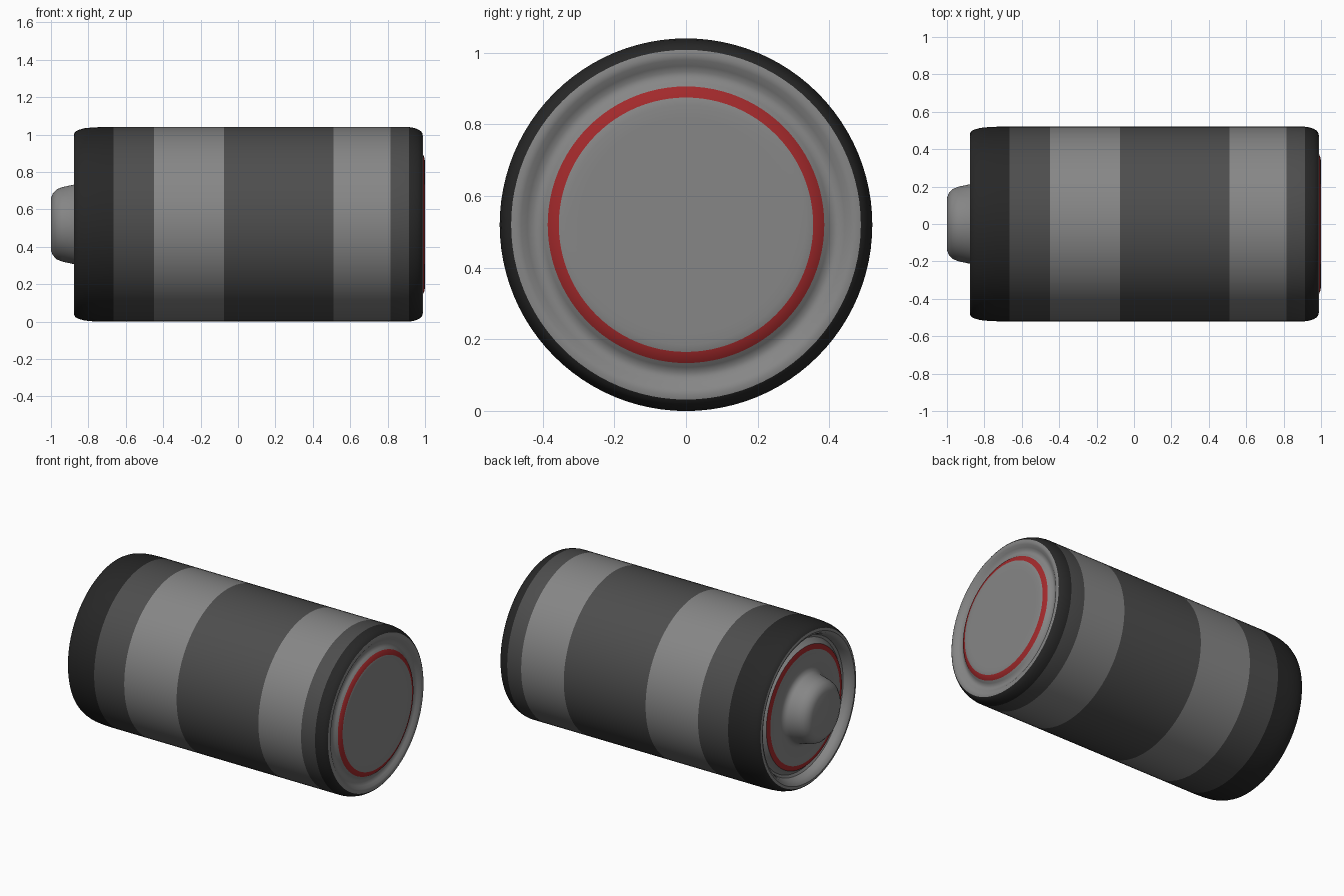
import bpy
import bmesh
from math import cos, sin, tau, radians

cube = bpy.data.objects.get("Cube")
if cube:
    bpy.data.objects.remove(cube)

RADIUS = 0.52
SEGMENTS = 96


def make_material(name, rgb):
    mat = bpy.data.materials.new(name)
    mat.use_nodes = True
    colour = (*rgb, 1.0)
    mat.diffuse_color = colour
    mat.node_tree.nodes["Principled BSDF"].inputs["Base Color"].default_value = colour
    return mat


black = make_material("black", (0.02, 0.02, 0.02))
dark = make_material("dark grey", (0.075, 0.075, 0.075))
light = make_material("light grey", (0.24, 0.24, 0.24))
red = make_material("red", (0.36, 0.022, 0.024))


def lathe(name, profile, rule, materials, cap_start=False, cap_end=False):
    """Revolve (x, radius) points about the long axis; rule(x, r) picks a material."""
    bm = bmesh.new()
    rings = []
    for x, r in profile:
        rings.append([bm.verts.new((x, r * cos(tau * i / SEGMENTS),
                                    RADIUS + r * sin(tau * i / SEGMENTS)))
                      for i in range(SEGMENTS)])
    for k in range(len(rings) - 1):
        a, b = rings[k], rings[k + 1]
        mid_x = (profile[k][0] + profile[k + 1][0]) / 2
        mid_r = (profile[k][1] + profile[k + 1][1]) / 2
        index = materials.index(rule(mid_x, mid_r))
        for i in range(SEGMENTS):
            j = (i + 1) % SEGMENTS
            bm.faces.new((a[i], a[j], b[j], b[i])).material_index = index
    if cap_start:
        bm.faces.new(rings[0][::-1])
    if cap_end:
        bm.faces.new(rings[-1])
    mesh = bpy.data.meshes.new(name)
    bm.to_mesh(mesh)
    bm.free()
    for mat in materials:
        mesh.materials.append(mat)
    obj = bpy.data.objects.new(name, mesh)
    bpy.context.collection.objects.link(obj)
    bpy.ops.object.select_all(action="DESELECT")
    obj.select_set(True)
    bpy.context.view_layer.objects.active = obj
    bpy.ops.object.shade_smooth_by_angle(angle=radians(38))
    return obj


# Banded wrapper: each band runs up to its end position
bands = [(-0.665, black), (-0.45, dark), (-0.075, light), (0.51, dark),
         (0.815, light), (0.915, dark), (1.0, black)]


def band_colour(x, r):
    return next(mat for end, mat in bands if x < end)


left_corner = [(-0.875, 0.488), (-0.868, 0.497), (-0.85, 0.506),
               (-0.82, 0.514), (-0.78, 0.518), (-0.735, RADIUS)]
right_corner = [(0.94, 0.516), (0.962, 0.508), (0.978, 0.498), (0.985, 0.488)]
straight = [(end, RADIUS) for end, mat in bands[:-1]]
lathe("wrapper", left_corner + straight + right_corner, band_colour,
      [black, dark, light])


# Metal ends, each with a red insulating ring
def terminal_colour(x, r):
    return red if 0.355 < r < 0.386 else light


# Button end: raised contact, recessed plate, groove and rolled rim
positive = [(-1.0, 0.14), (-0.99, 0.165), (-0.97, 0.187), (-0.94, 0.199),
            (-0.875, 0.213), (-0.858, 0.224), (-0.85, 0.245), (-0.85, 0.33),
            (-0.852, 0.355), (-0.845, 0.386), (-0.825, 0.402), (-0.812, 0.418),
            (-0.82, 0.434), (-0.85, 0.445), (-0.87, 0.457), (-0.878, 0.472),
            (-0.875, 0.488)]
lathe("positive_terminal", positive, terminal_colour, [light, red], cap_start=True)

# Flat end: rolled rim, shallow groove and raised plate
negative = [(0.985, 0.488), (0.988, 0.475), (0.984, 0.46), (0.972, 0.443),
            (0.964, 0.427), (0.964, 0.413), (0.972, 0.398), (0.984, 0.386),
            (0.997, 0.355), (1.0, 0.335), (1.0, 0.30)]
lathe("negative_terminal", negative, terminal_colour, [light, red], cap_end=True)
